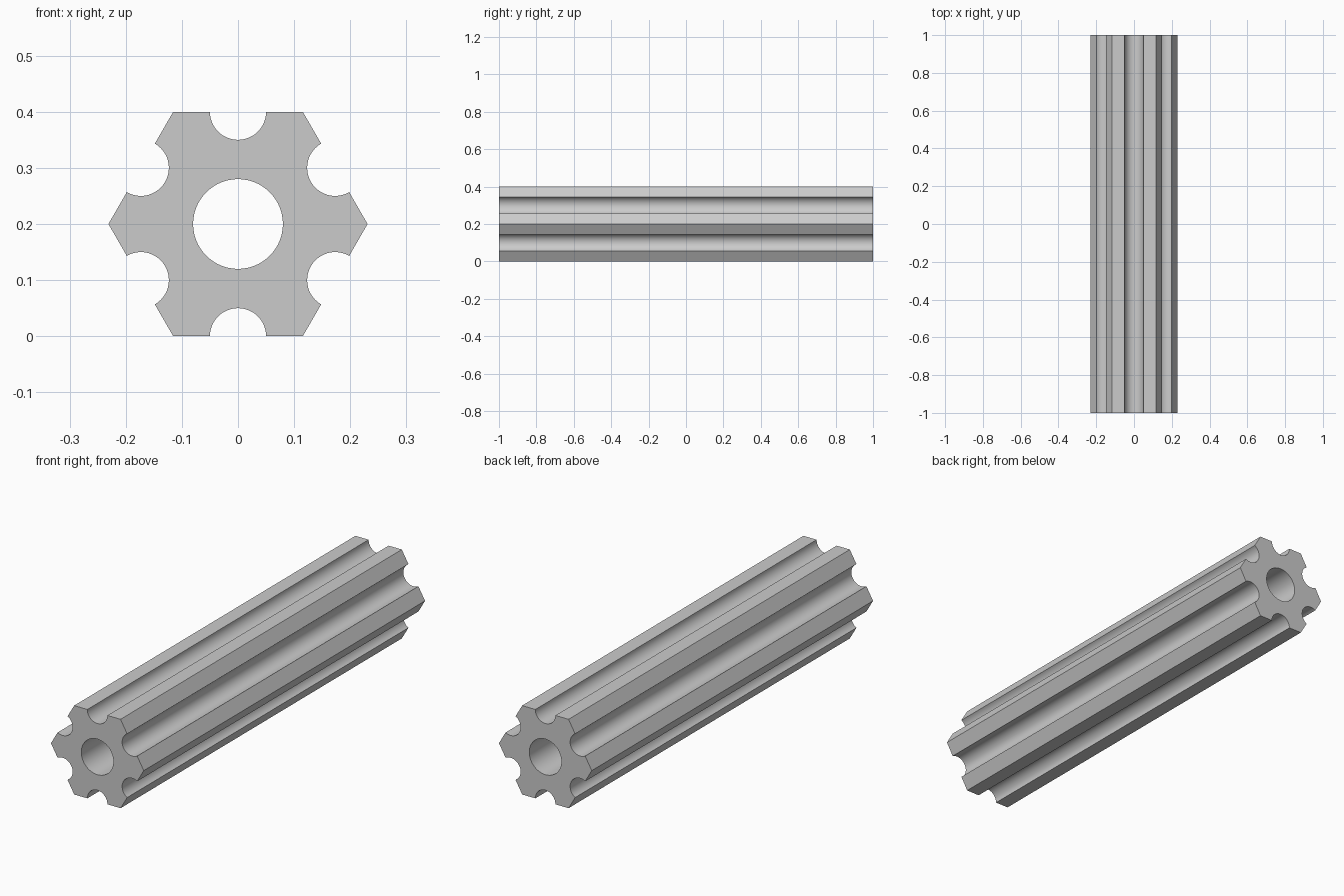
import bpy, bmesh
from math import cos, sin, pi, radians
from mathutils import Vector

if "Cube" in bpy.data.objects:
    bpy.data.objects.remove(bpy.data.objects["Cube"])

APOTHEM, GROOVE_R, BORE_R, LENGTH = 0.2, 0.05, 0.08, 2.0
GROOVE_STEPS, BORE_STEPS = 24, 64
CENTRE = Vector((0, -LENGTH / 2, APOTHEM))


def polar(radius, angle):
    return Vector((radius * cos(angle), 0, radius * sin(angle)))


def add_loop(bm, points):
    verts = [bm.verts.new(CENTRE + p) for p in points]
    return [bm.edges.new((a, b)) for a, b in zip(verts, verts[1:] + verts[:1])]


# Hexagon outline with a half-round groove in the middle of each side
outline = []
for side in range(6):
    middle = pi / 6 + side * pi / 3
    outline.append(polar(APOTHEM / cos(pi / 6), middle - pi / 6))
    for i in range(GROOVE_STEPS + 1):
        turn = middle - pi / 2 - pi * i / GROOVE_STEPS
        outline.append(polar(APOTHEM, middle) + polar(GROOVE_R, turn))

# Round bore through the middle
bore = [polar(BORE_R, 2 * pi * i / BORE_STEPS) for i in range(BORE_STEPS)]

# Fill the end face and extrude it along the length
bm = bmesh.new()
edges = add_loop(bm, outline) + add_loop(bm, bore)
bmesh.ops.triangle_fill(bm, edges=edges, use_beauty=True)
result = bmesh.ops.extrude_face_region(bm, geom=bm.faces[:], use_keep_orig=True)
moved = [g for g in result["geom"] if isinstance(g, bmesh.types.BMVert)]
bmesh.ops.translate(bm, verts=moved, vec=(0, LENGTH, 0))
bmesh.ops.recalc_face_normals(bm, faces=bm.faces[:])

mesh = bpy.data.meshes.new("grooved_hex_rod")
bm.to_mesh(mesh)
bm.free()
rod = bpy.data.objects.new("grooved_hex_rod", mesh)
bpy.context.collection.objects.link(rod)

# Plain grey material
grey = bpy.data.materials.new("plain_grey")
grey.use_nodes = True
colour = (0.6, 0.6, 0.6, 1)
grey.diffuse_color = colour
grey.node_tree.nodes["Principled BSDF"].inputs["Base Color"].default_value = colour
mesh.materials.append(grey)

# Smooth grooves and bore, sharp corners
bpy.ops.object.select_all(action="DESELECT")
rod.select_set(True)
bpy.context.view_layer.objects.active = rod
bpy.ops.object.shade_smooth_by_angle(angle=radians(30))
